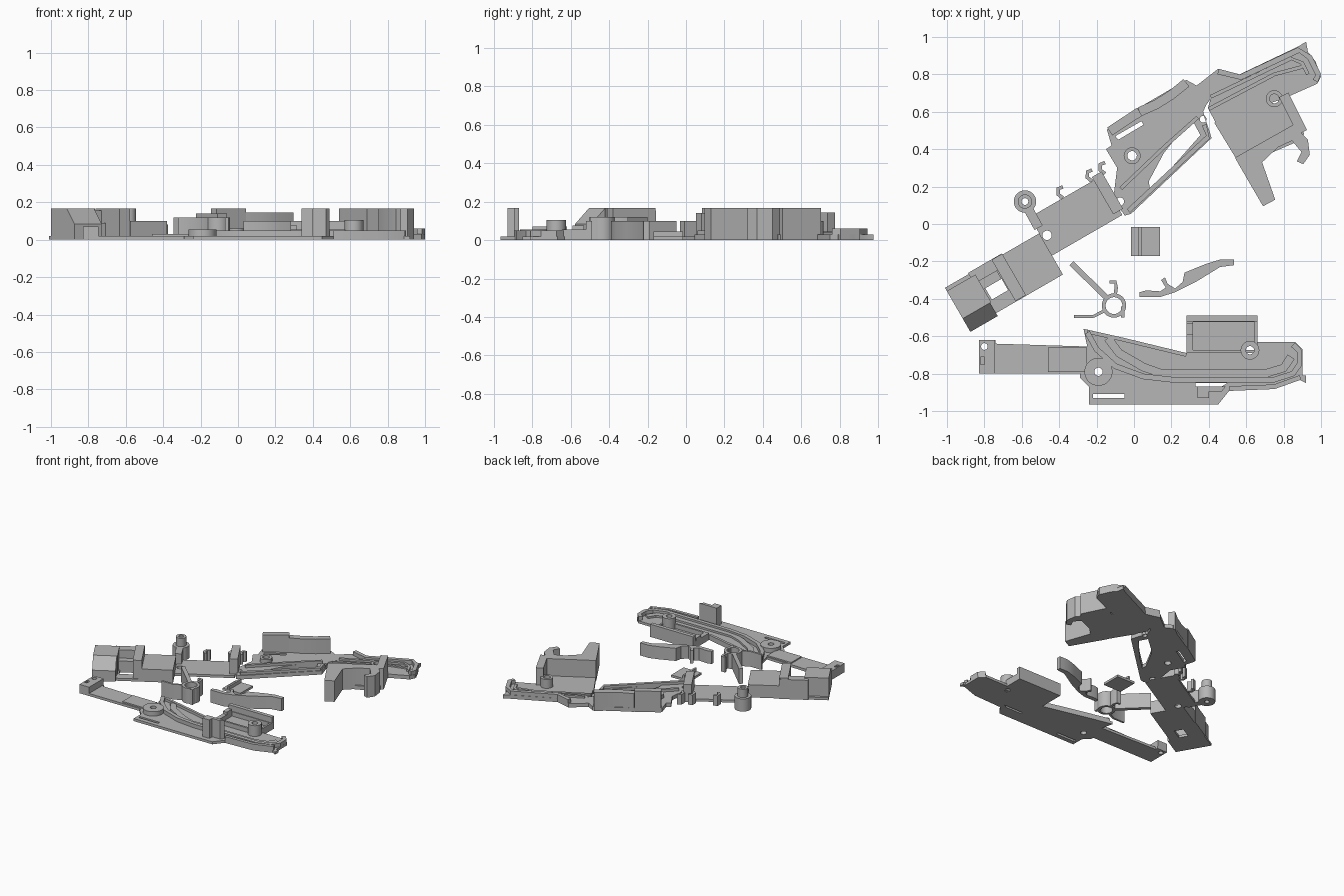
import bpy, math
from mathutils import Vector

mat = bpy.data.materials.new("plain_grey")
mat.diffuse_color = (0.47, 0.47, 0.47, 1)
C, S = math.cos(math.radians(30)), math.sin(math.radians(30))


def tilt(u, v):
    return (u * C - v * S, u * S + v * C)


def circle(x, y, r, n=28):
    return [(x + r * math.cos(2 * math.pi * i / n), y + r * math.sin(2 * math.pi * i / n)) for i in range(n)]


def rect(x0, x1, y0, y1):
    return [(x0, y0), (x1, y0), (x1, y1), (x0, y1)]


def finish(name, mesh):
    mesh.materials.clear()
    mesh.materials.append(mat)
    ob = bpy.data.objects.new(name, mesh)
    bpy.context.collection.objects.link(ob)
    bpy.ops.object.select_all(action='DESELECT')
    ob.select_set(True)
    bpy.context.view_layer.objects.active = ob
    bpy.ops.object.shade_smooth_by_angle(angle=math.radians(30))
    return ob


def prism(name, outline, z0, z1, holes=()):
    """Extruded outline with optional holes."""
    cu = bpy.data.curves.new(name, 'CURVE')
    cu.dimensions = '2D'
    cu.fill_mode = 'BOTH'
    cu.extrude = (z1 - z0) / 2
    for loop in [outline, *holes]:
        sp = cu.splines.new('POLY')
        sp.points.add(len(loop) - 1)
        for p, (x, y) in zip(sp.points, loop):
            p.co = (x, y, 0, 1)
        sp.use_cyclic_u = True
    tmp = bpy.data.objects.new(name + "_curve", cu)
    bpy.context.collection.objects.link(tmp)
    mesh = bpy.data.meshes.new_from_object(tmp.evaluated_get(bpy.context.evaluated_depsgraph_get()))
    bpy.data.objects.remove(tmp)
    for v in mesh.vertices:
        v.co.z += (z0 + z1) / 2
    return finish(name, mesh)


def band(name, path, w, z0, z1):
    """Wall of constant width following a path."""
    pts = [Vector(p) for p in path]
    left, right = [], []
    for i, p in enumerate(pts):
        d = (pts[min(i + 1, len(pts) - 1)] - pts[max(i - 1, 0)]).normalized()
        n = Vector((-d.y, d.x)) * w / 2
        left.append(tuple(p + n))
        right.append(tuple(p - n))
    return prism(name, left + right[::-1], z0, z1)


def block(name, u0, u1, v0, v1, z0, z1, z_front=None):
    """Block in the tilted frame, its top may slope down to the front."""
    zf = z1 if z_front is None else z_front
    co = [(*tilt(u, v), z) for z in (0, 1) for u, v in rect(u0, u1, v0, v1)]
    tops = [zf, zf, z1, z1]
    co = [(x, y, z0 if i < 4 else tops[i - 4]) for i, (x, y, _) in enumerate(co)]
    me = bpy.data.meshes.new(name)
    me.from_pydata(co, [], [(3, 2, 1, 0), (4, 5, 6, 7), (0, 1, 5, 4), (1, 2, 6, 5), (2, 3, 7, 6), (3, 0, 4, 7)])
    return finish(name, me)


# --- Lower shell ---
prism("lower_floor", [
    (-.83, -.62), (-.74, -.62), (-.74, -.64), (-.25, -.655), (-.27, -.56), (-.05, -.61), (.28, -.69),
    (.28, -.49), (.66, -.49), (.66, -.63), (.86, -.63), (.90, -.67), (.90, -.81), (.92, -.81), (.92, -.85),
    (.88, -.83), (.75, -.88), (.51, -.89), (.45, -.965), (-.24, -.965), (-.24, -.87), (-.29, -.82),
    (-.29, -.80), (-.83, -.80)], 0, .02,
    [rect(-.22, -.05, -.93, -.91), circle(-.19, -.79, .022), circle(-.80, -.655, .018),
     circle(.62, -.675, .022), [(.33, -.868), (.47, -.868), (.50, -.85), (.33, -.85)]])
band("lower_outer_rim", [(-.25, -.58), (-.2, -.67), (-.1, -.76), (.05, -.815), (.2, -.832), (.75, -.832),
                         (.85, -.80), (.885, -.75), (.885, -.68), (.85, -.645)], .03, 0, .05)
band("lower_inner_rail", [(-.14, -.61), (-.08, -.69), (.05, -.765), (.15, -.80), (.7, -.80), (.8, -.77),
                          (.84, -.71)], .045, 0, .035)
band("lower_upper_edge", [(-.25, -.575), (-.05, -.62), (.28, -.70)], .02, 0, .04)
band("lower_nose_edge", [(.51, -.88), (.75, -.87), (.89, -.82)], .025, 0, .05)
prism("lower_pivot", circle(-.19, -.79, .075), 0, .055, [circle(-.19, -.79, .022)])
prism("tail_block", rect(-.83, -.745, -.80, -.62), 0, .07, [circle(-.80, -.655, .018), rect(-.82, -.80, -.75, -.71)])
prism("tail_step", rect(-.46, -.25, -.79, -.66), 0, .03)

# Magazine box with open top
prism("box_walls", rect(.28, .66, -.69, -.49), 0, .055, [rect(.315, .645, -.675, -.525)])
prism("box_back_wall", rect(.28, .66, -.52, -.49), 0, .10)
prism("box_side_block", rect(.28, .315, -.59, -.53), 0, .075)
prism("box_boss", circle(.62, -.675, .05), 0, .105, [circle(.62, -.675, .022)])
prism("clip_post", rect(.34, .40, -.93, -.87), 0, .166)
prism("clip_wing", [(.40, -.895), (.47, -.895), (.49, -.87), (.40, -.87)], 0, .166)

# --- Upper body ---
prism("body_floor", [
    (-.145, .505), (.04, .63), (.28, .77), (.335, .74), (.45, .83), (.565, .80), (.88, .95), (.92, .975),
    (.93, .92), (.97, .87), (1, .79), (.98, .75), (.80, .67), (.435, .545), (.395, .62), (.41, .67), (.385, .635),
    (.37, .60), (.415, .46), (-.015, .055), (-.05, .045), (-.11, .14), (-.09, .30), (-.15, .40), (-.12, .42)],
    0, .03,
    [[(.085, .17), (.08, .23), (.16, .38), (.24, .48), (.32, .54), (.355, .475)],
     circle(-.01, .365, .025), circle(-.075, .12, .022), circle(.37, .56, .018),
     [(-.10, .47), (-.085, .45), (.05, .53), (.04, .55)]])
band("guard_outer_rail", [(-.03, .07), (.395, .465), (.375, .53)], .025, 0, .05)
band("guard_inner_rail", [(-.07, .19), (.16, .41), (.34, .57)], .02, 0, .05)
prism("body_pivot", circle(-.01, .365, .045), 0, .06, [circle(-.01, .365, .025)])
band("rear_block", [(-.13, .495), (.03, .60)], .05, 0, .166)
band("rear_curved_wall", [(.03, .60), (.12, .64), (.20, .69), (.28, .755)], .05, 0, .145)
band("nose_rim", [(.45, .815), (.57, .785), (.88, .93), (.94, .89), (.985, .80), (.97, .765)], .03, 0, .06)
band("nose_rail", [(.41, .68), (.84, .885), (.90, .86), (.93, .80)], .02, 0, .045)
band("nose_lower_edge", [(.40, .615), (.75, .80), (.90, .84)], .02, 0, .04)

# Handle: low floor with tall end wall, hook and arm
prism("handle_floor", [(.43, .54), (.50, .68), (.80, .74), (.91, .48), (.85, .43), (.57, .31)], 0, .03,
      [circle(.75, .67, .025)])
prism("handle_end_wall", [(.54, .355), (.85, .53), (.93, .45), (.94, .37), (.905, .32), (.87, .335), (.895, .385),
                          (.845, .445), (.77, .41), (.685, .33), (.755, .13), (.69, .095), (.565, .31)], 0, .166)
band("handle_side_wall", [(.80, .69), (.90, .49)], .055, 0, .166)
prism("handle_boss", circle(.75, .67, .045), 0, .10, [circle(.75, .67, .025)])

# Neck
prism("neck_floor", [tilt(u, v) for u, v in rect(-.464, -.03, .073, .31)], 0, .02,
      [circle(*tilt(-.433, .18), .025)])
block("neck_wall", -.07, -.01, .10, .33, 0, .14)
for i, u in enumerate((-.26, -.08, .0)):
    x, y = tilt(u, .31)
    band(f"neck_hook_{i}", [(x, y), (x - .025, y + .02), (x - .025, y + .05), (x, y + .06)], .02, 0, .08)
prism("neck_post", circle(-.583, .12, .06), 0, .10, [circle(-.583, .12, .018)])
prism("neck_post_collar", circle(-.583, .12, .038), .08, .166, [circle(-.583, .12, .018)])
band("post_arm", [(-.565, .08), (-.51, -.02)], .05, 0, .10)

# Front block
prism("front_floor", [tilt(u, v) for u, v in rect(-1.046, -.464, -.044, .21)], 0, .02,
      [[tilt(u, v) for u, v in rect(-.86, -.76, .03, .10)]])
block("muzzle_block", -1.046, -.87, .02, .19, 0, .166)
block("muzzle_slope", -1.046, -.877, -.062, .02, 0, .166, .085)
block("front_back_wall", -.90, -.69, .15, .217, 0, .155)
block("front_inner_step", -.87, -.76, .10, .15, 0, .09)
block("front_cross_wall", -.755, -.69, -.04, .215, 0, .166)
block("front_rear_box", -.69, -.464, -.044, .21, 0, .10)

# --- Loose levers and plate ---
prism("lever_ring", circle(-.107, -.436, .065), 0, .12, [circle(-.107, -.436, .045)])
band("lever_arm", [(-.335, -.21), (-.145, -.395)], .03, 0, .12)
band("lever_leg", [(-.32, -.495), (-.22, -.495), (-.16, -.465)], .016, 0, .12)
band("lever_catch", [(-.10, -.375), (-.095, -.34), (-.10, -.31), (-.13, -.31)], .018, 0, .12)
band("lever_foot", [(-.06, -.44), (-.06, -.50)], .02, 0, .12)
prism("curved_lever", [
    (.03, -.365), (.065, -.355), (.14, -.36), (.17, -.34), (.145, -.30), (.165, -.285), (.18, -.32), (.22, -.345),
    (.26, -.31), (.27, -.26), (.38, -.215), (.46, -.19), (.535, -.19), (.535, -.22), (.46, -.23), (.33, -.31),
    (.22, -.365), (.14, -.39), (.03, -.39)], 0, .10)
prism("loose_plate", rect(-.015, .14, -.17, -.015), 0, .018)
prism("loose_plate_fin", rect(.025, .04, -.17, -.015), 0, .045)
